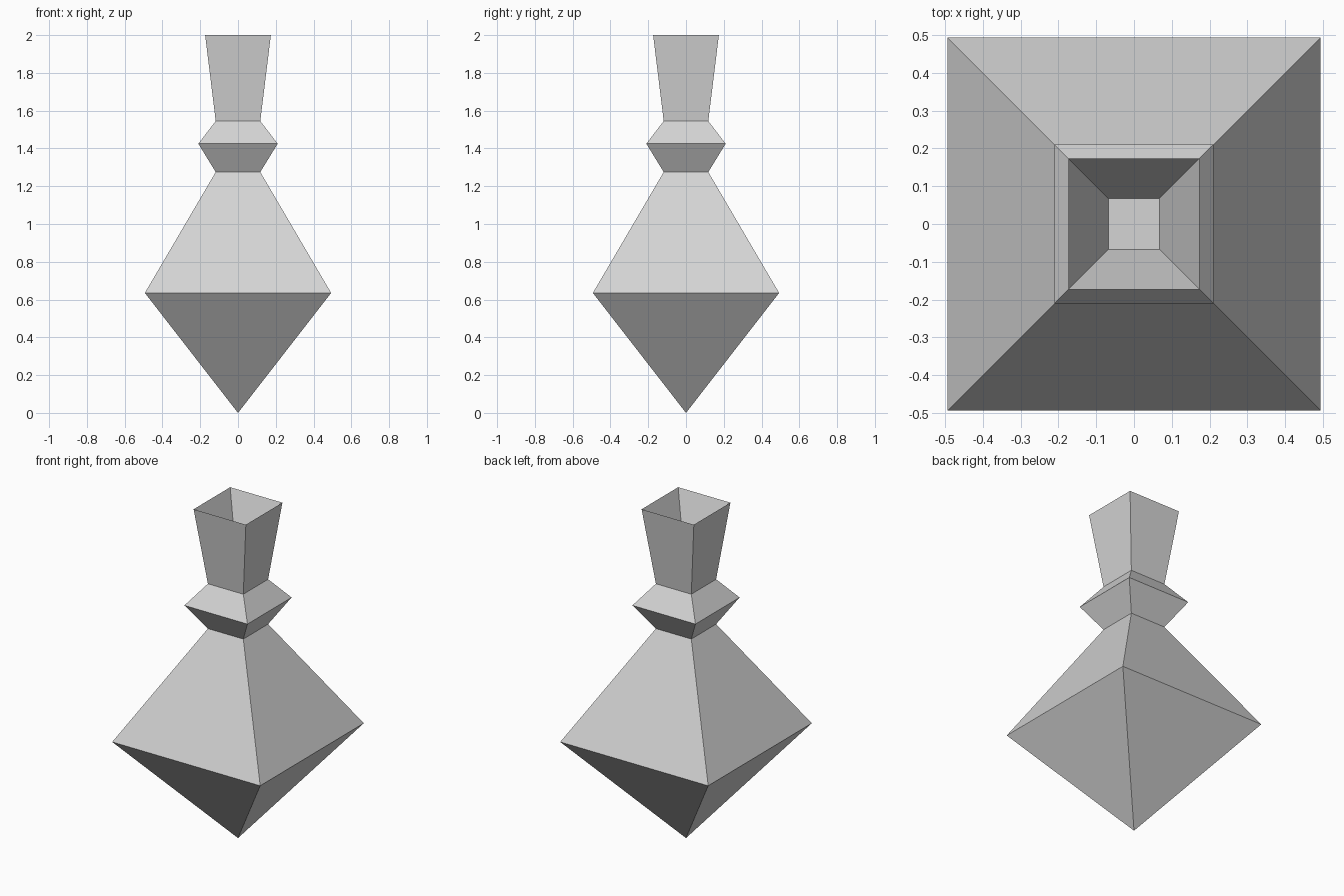
import bpy
import bmesh

cube = bpy.data.objects.get("Cube")
if cube:
    bpy.data.objects.remove(cube, do_unlink=True)

# Single plain material
grey = bpy.data.materials.new("light_grey")
grey.use_nodes = True
colour = (0.66, 0.66, 0.66, 1.0)
grey.diffuse_color = colour
grey.node_tree.nodes["Principled BSDF"].inputs["Base Color"].default_value = colour


def square_loft(name, profile, cap_end=False):
    """Loft square rings through (half width, height) points; zero width is a tip."""
    bm = bmesh.new()
    rings = []
    for r, z in profile:
        if r == 0:
            rings.append([bm.verts.new((0, 0, z))] * 4)
        else:
            corners = ((-r, -r), (r, -r), (r, r), (-r, r))
            rings.append([bm.verts.new((x, y, z)) for x, y in corners])
    for low, high in zip(rings, rings[1:]):
        for i in range(4):
            j = (i + 1) % 4
            loop = dict.fromkeys((low[i], low[j], high[j], high[i]))
            bm.faces.new(list(loop))
    if cap_end:
        bm.faces.new(rings[-1])
    mesh = bpy.data.meshes.new(name)
    bm.to_mesh(mesh)
    bm.free()
    mesh.materials.append(grey)
    obj = bpy.data.objects.new(name, mesh)
    bpy.context.collection.objects.link(obj)
    return obj


TIP, BELLY, WAIST, COLLAR, NECK, RIM = 0, 0.635, 1.275, 1.425, 1.545, 2.0
NARROW = 0.118

# Pointed flask body
square_loft("flask_body", [(0, TIP), (0.493, BELLY), (NARROW, WAIST)])

# Flared collar between body and neck
square_loft("collar", [(NARROW, WAIST), (0.21, COLLAR), (NARROW, NECK)])

# Widening neck with a tapered hollow and a flat floor
square_loft("neck", [(NARROW, NECK), (0.174, RIM), (0.067, 1.73)], cap_end=True)
